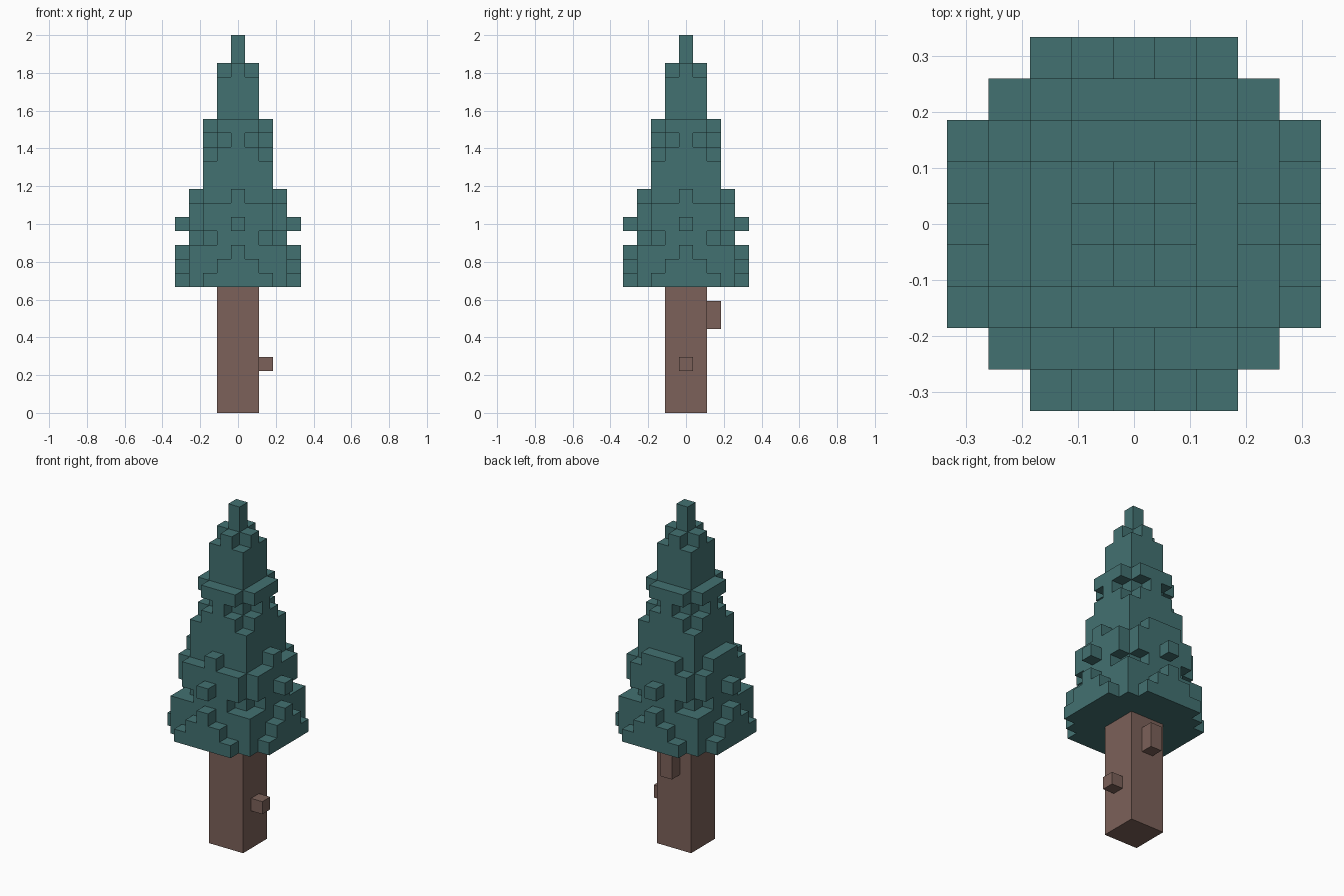
import bpy, bmesh, math
from mathutils import Vector

if "Cube" in bpy.data.objects:
    bpy.data.objects.remove(bpy.data.objects["Cube"])

V = 2 / 27  # voxel edge length


def material(name, rgb):
    m = bpy.data.materials.new(name)
    m.diffuse_color = (*rgb, 1)
    m.use_nodes = True
    m.node_tree.nodes["Principled BSDF"].inputs["Base Color"].default_value = m.diffuse_color
    return m


def square(h):
    return {(x, y) for x in range(-h, h + 1) for y in range(-h, h + 1)}


def arms(dist, half):
    """Four bars of cells, one on each side, at a distance from the axis."""
    out = set()
    for t in range(-half, half + 1):
        out |= {(t, dist), (t, -dist), (dist, t), (-dist, t)}
    return out


def voxel_object(name, cells, mat):
    """Skin a set of voxels, keeping only the outer faces."""
    bm = bmesh.new()
    verts = {}
    for c in cells:
        for axis in range(3):
            for s in (-1, 1):
                n = list(c)
                n[axis] += s
                if tuple(n) in cells:
                    continue
                u, w = (axis + 1) % 3, (axis + 2) % 3
                loop = []
                for du, dw in ((0, 0), (1, 0), (1, 1), (0, 1)):
                    p = list(c)
                    p[axis] += (s + 1) // 2
                    p[u] += du
                    p[w] += dw
                    p = tuple(p)
                    if p not in verts:
                        verts[p] = bm.verts.new(Vector((p[0] - .5, p[1] - .5, p[2])) * V)
                    loop.append(verts[p])
                bm.faces.new(loop if s > 0 else loop[::-1])
    bmesh.ops.dissolve_limit(bm, angle_limit=math.radians(1),
                             verts=bm.verts[:], edges=bm.edges[:])
    me = bpy.data.meshes.new(name)
    bm.to_mesh(me)
    bm.free()
    me.materials.append(mat)
    ob = bpy.data.objects.new(name, me)
    bpy.context.collection.objects.link(ob)


# Trunk with two branch stubs
trunk = {(x, y, z) for x, y in square(1) for z in range(9)}
trunk |= {(2, 0, 3), (0, 2, 6), (0, 2, 7)}

# Foliage plan for each layer, from the skirt to the tip
layers = {
    9: square(3) | arms(4, 2),
    10: square(3) | arms(4, 1),
    11: square(3) | arms(4, 0),
    12: square(2) | arms(3, 1),
    13: square(2) | arms(3, 2) | arms(4, 0),
    14: square(2) | arms(3, 2),
    # wider ledge on the back and left
    15: square(2) | arms(3, 0) | {(-1, 3), (1, 3), (-3, -1), (-3, 1)},
    16: square(2),
    17: square(2),
    18: square(1) | arms(2, 1),
    19: square(1) | arms(2, 0),
    20: square(1) | arms(2, 1),
    21: square(1),
    22: square(1),
    23: square(1),
    24: arms(1, 0) | square(0),
    25: square(0),
    26: square(0),
}
foliage = {(x, y, z) for z, plan in layers.items() for x, y in plan}

voxel_object("trunk", trunk, material("bark", (0.20, 0.12, 0.10)))
voxel_object("foliage", foliage, material("needles", (0.055, 0.165, 0.165)))
